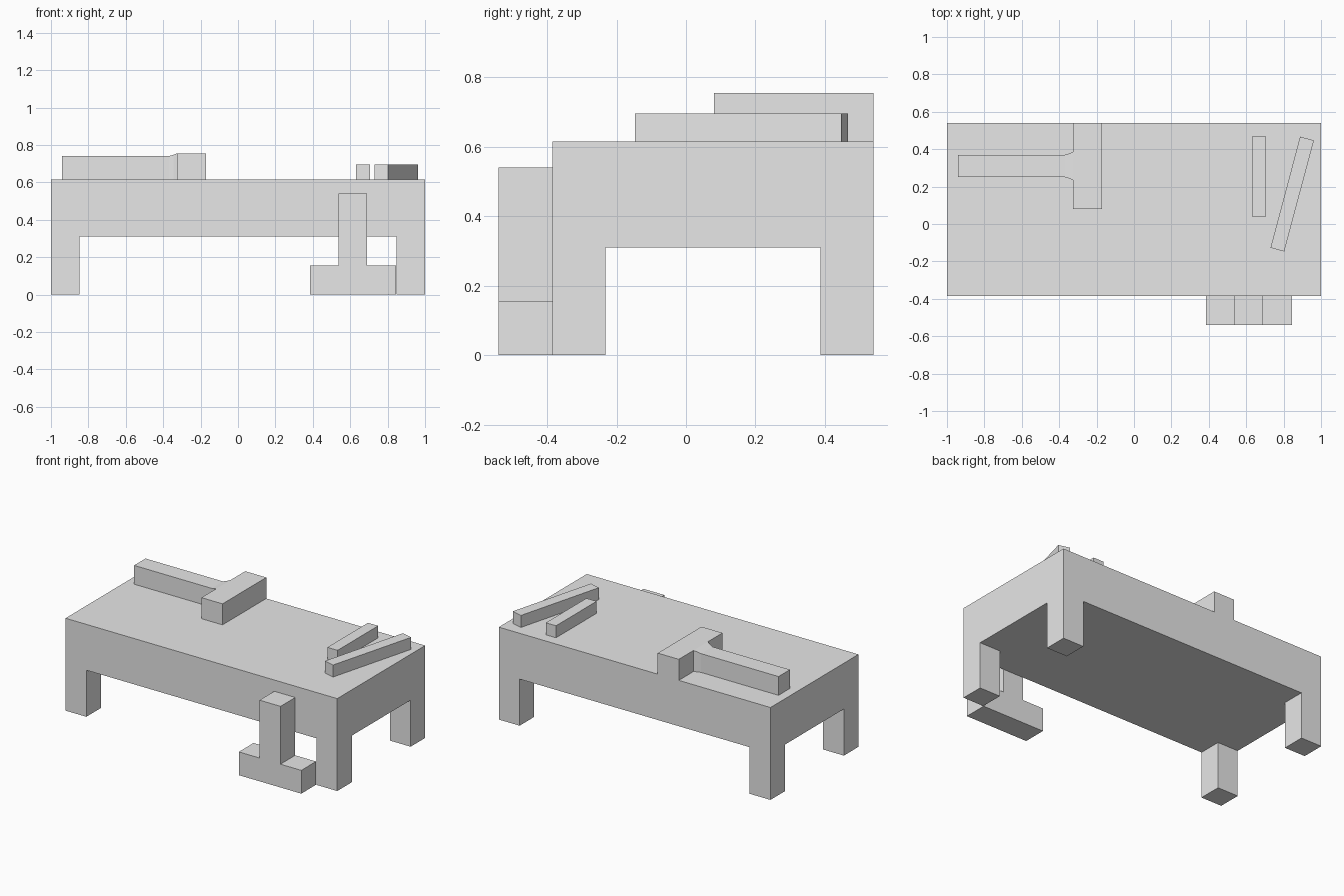
import bpy
import bmesh

if "Cube" in bpy.data.objects:
    bpy.data.objects.remove(bpy.data.objects["Cube"], do_unlink=True)

grey = bpy.data.materials.new("plain_grey")
grey.use_nodes = True
grey.diffuse_color = (0.8, 0.8, 0.8, 1)
grey.node_tree.nodes["Principled BSDF"].inputs["Base Color"].default_value = (0.8, 0.8, 0.8, 1)

TOP = 0.615       # bench surface
UNDER = 0.31      # underside of the slab
FRONT, BACK = -0.385, 0.54
LEG = 0.153


def finish(name, bm):
    bmesh.ops.recalc_face_normals(bm, faces=bm.faces)
    mesh = bpy.data.meshes.new(name)
    bm.to_mesh(mesh)
    bm.free()
    mesh.materials.append(grey)
    obj = bpy.data.objects.new(name, mesh)
    bpy.context.collection.objects.link(obj)
    return obj


def prism(name, outline, direction):
    """Extrude a closed outline of 3D points along a direction."""
    bm = bmesh.new()
    face = bm.faces.new([bm.verts.new(p) for p in outline])
    new = bmesh.ops.extrude_face_region(bm, geom=[face], use_keep_orig=True)["geom"]
    verts = [g for g in new if isinstance(g, bmesh.types.BMVert)]
    bmesh.ops.translate(bm, verts=verts, vec=direction)
    return finish(name, bm)


def loft(name, rings):
    """Skin matching rings of points and cap both ends."""
    bm = bmesh.new()
    loops = [[bm.verts.new(p) for p in ring] for ring in rings]
    for a, b in zip(loops, loops[1:]):
        for i in range(len(a)):
            j = (i + 1) % len(a)
            bm.faces.new((a[i], a[j], b[j], b[i]))
    bm.faces.new(loops[0])
    bm.faces.new(loops[-1])
    return finish(name, bm)


# Workbench: slab cut along the leg lines, corner faces extruded down as legs
bm = bmesh.new()
bmesh.ops.create_cube(bm, size=1)
for v in bm.verts:
    v.co.x *= 2
    v.co.y = BACK if v.co.y > 0 else FRONT
    v.co.z = TOP if v.co.z > 0 else UNDER
cuts = [((s * (1 - LEG), 0, 0), (1, 0, 0)) for s in (-1, 1)]
cuts += [((0, y, 0), (0, 1, 0)) for y in (FRONT + LEG, BACK - LEG)]
for point, normal in cuts:
    bmesh.ops.bisect_plane(bm, geom=bm.verts[:] + bm.edges[:] + bm.faces[:],
                           plane_co=point, plane_no=normal)
bm.normal_update()
corners = []
for f in bm.faces:
    c = f.calc_center_median()
    at_side = abs(c.x) > 1 - LEG
    at_end = c.y < FRONT + LEG or c.y > BACK - LEG
    if f.normal.z < -0.9 and at_side and at_end:
        corners.append(f)
for f in bmesh.ops.extrude_discrete_faces(bm, faces=corners)["faces"]:
    for v in f.verts:
        v.co.z = 0
bmesh.ops.remove_doubles(bm, verts=bm.verts, dist=0.0001)
finish("workbench", bm)

# Mallet lying on the bench: block head and a handle flaring into it
prism("mallet_head",
      [(-0.325, 0.08, TOP), (-0.17, 0.08, TOP), (-0.17, BACK, TOP), (-0.325, BACK, TOP)],
      (0, 0, 0.14))
sections = [(-0.94, 0.06, 0.74), (-0.37, 0.06, 0.74), (-0.345, 0.067, 0.748), (-0.325, 0.077, 0.755)]
loft("mallet_handle",
     [[(x, 0.31 - w, TOP), (x, 0.31 + w, TOP), (x, 0.31 + w, z), (x, 0.31 - w, z)]
      for x, w, z in sections])

# Mallet standing on its head against the bench front
half = [(0.23, 0), (0.23, 0.155), (0.077, 0.155), (0.077, 0.54)]
profile = half + [(-x, z) for x, z in reversed(half)]
prism("standing_mallet", [(0.614 + x, FRONT, z) for x, z in profile], (0, -0.155, 0))

# Two bars lying on the bench
bars = {
    "straight_bar": [(0.63, 0.04), (0.705, 0.04), (0.705, 0.467), (0.63, 0.467)],
    "slanted_bar": [(0.73, -0.127), (0.803, -0.147), (0.962, 0.447), (0.888, 0.467)],
}
for name, outline in bars.items():
    prism(name, [(x, y, TOP) for x, y in outline], (0, 0, 0.08))
